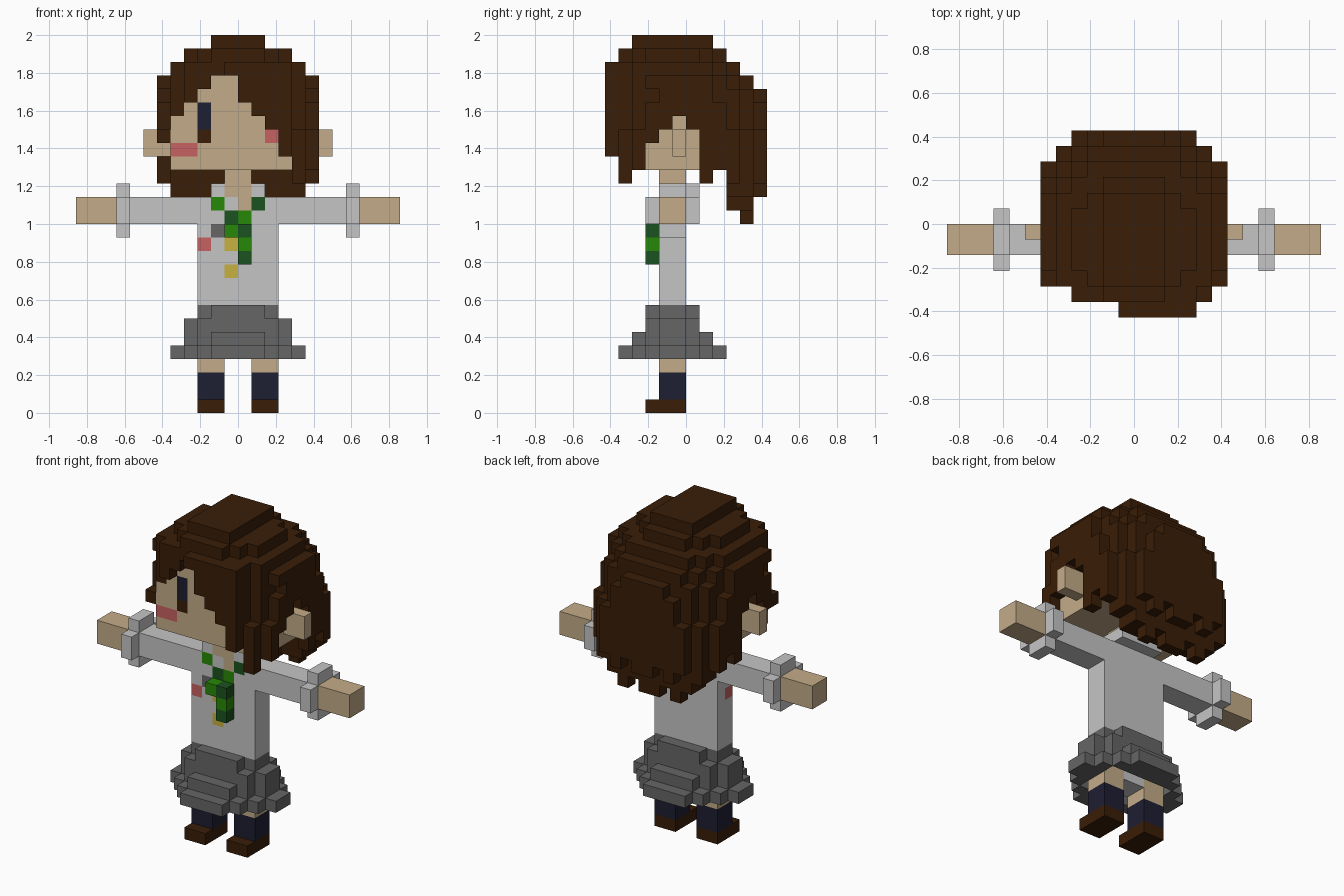
import bpy

if "Cube" in bpy.data.objects:
    bpy.data.objects.remove(bpy.data.objects["Cube"])

V = 2 / 28  # one block; all part sizes below are counted in blocks

COLOURS = {
    "hair_brown": (0.041, 0.0125, 0.002),
    "skin_tan": (0.55, 0.41, 0.25),
    "shirt_white": (0.56, 0.56, 0.56),
    "skirt_grey": (0.133, 0.133, 0.133),
    "navy": (0.0125, 0.013, 0.032),
    "leaf_green": (0.02, 0.25, 0.002),
    "dark_green": (0.011, 0.084, 0.013),
    "pink": (0.57, 0.12, 0.12),
    "gold": (0.57, 0.44, 0.05),
}
MATS = {}
for name, rgb in COLOURS.items():
    MATS[name] = bpy.data.materials.new(name)
    MATS[name].diffuse_color = (*rgb, 1)


def box(x0, x1, y0, y1, z0, z1):
    """Set of blocks filling a box."""
    return {(x, y, z) for x in range(x0, x1) for y in range(y0, y1) for z in range(z0, z1)}


def mirror(cells):
    return cells | {(-1 - x, y, z) for x, y, z in cells}


def build(name, cells, colour, paint=None):
    """Mesh the outer faces of a block set; paint maps single blocks to colours."""
    paint = paint or {}
    names = [colour] + sorted(set(paint.values()) - {colour})
    verts, faces, mats = {}, [], []
    for c in sorted(cells):
        for axis in range(3):
            for side in (0, 1):
                n = list(c)
                n[axis] += 2 * side - 1
                if tuple(n) in cells:
                    continue
                u, w = (axis + 1) % 3, (axis + 2) % 3
                loop = []
                for a, b in ((0, 0), (1, 0), (1, 1), (0, 1)):
                    p = list(c)
                    p[axis] += side
                    p[u] += a
                    p[w] += b
                    loop.append(verts.setdefault(tuple(p), len(verts)))
                faces.append(loop if side else loop[::-1])
                mats.append(names.index(paint.get(c, colour)))
    me = bpy.data.meshes.new(name)
    me.from_pydata([(x * V, y * V, z * V) for x, y, z in verts], [], faces)
    for n in names:
        me.materials.append(MATS[n])
    me.polygons.foreach_set("material_index", mats)
    me.update()
    ob = bpy.data.objects.new(name, me)
    bpy.context.collection.objects.link(ob)
    return ob


# Legs, socks and shoes
build("shoes", mirror(box(1, 3, -3, 0, 0, 1)), "hair_brown")
build("socks", mirror(box(1, 3, -2, 0, 1, 3)), "navy")
build("legs", mirror(box(1, 3, -2, 0, 3, 5)), "skin_tan")

# Skirt: stepped round tiers, each given by its half width and the depth there
skirt = set()
for z, tiers in {7: ((3, 0), (2, 1)), 6: ((4, 0), (3, 1)),
                 5: ((4, 0), (3, 1), (2, 2)), 4: ((5, 0), (4, 1), (3, 2), (2, 3))}.items():
    for half, d in tiers:
        skirt |= box(-half, half, -2 - d, d, z, z + 1)
skirt -= box(-3, 3, -2, 0, 4, 7) | box(-3, 3, -3, 1, 4, 5)
build("skirt", skirt, "skirt_grey")

# Shirt with sleeves and its coloured blocks
shirt = box(-3, 3, -2, 0, 8, 16) | mirror(box(3, 9, -2, 0, 14, 16))
build("shirt", shirt, "shirt_white", {
    (-2, -2, 15): "leaf_green", (1, -2, 15): "dark_green", (0, -2, 15): "skin_tan",
    (-1, -2, 14): "dark_green", (0, -2, 14): "leaf_green",
    (-2, -2, 13): "skirt_grey", (-3, -2, 12): "pink",
    (-1, -2, 12): "gold", (-1, -2, 10): "gold",
})
build("underwear", box(-3, 3, -2, 0, 5, 7) | box(-1, 1, -2, 0, 4, 5), "shirt_white")
build("collar", mirror(box(1, 2, -2, 1, 16, 17) | box(0, 1, 0, 1, 16, 17)), "shirt_white")
build("cuffs", mirror(box(8, 9, -2, 0, 13, 17) | box(8, 9, -3, 1, 14, 16)), "shirt_white")
build("hands", mirror(box(9, 12, -2, 0, 14, 16)), "skin_tan")
build("necktie", box(-1, 1, -3, -2, 13, 14) | box(0, 1, -3, -2, 11, 13), "leaf_green",
      {(0, -3, 13): "dark_green", (0, -3, 11): "dark_green"})

# Lower end of the fringe for each column across the face
FRINGE = {-5: 22, -4: 23, -3: 24, -2: 25, -1: 25, 0: 23, 1: 22, 2: 21, 3: 19, 4: 18}

# Neck, head with painted face, ears
build("neck", box(-1, 1, -2, 0, 16, 18), "skin_tan")
head = box(-5, 5, -4, 3, 18, 22) | box(-4, 4, -4, 2, 22, 24) | box(-2, 0, -4, 0, 24, 25)
head = {c for c in head if c[1] > -4 or c[2] < FRINGE[c[0]]}
build("head", head, "skin_tan", {
    (-3, -4, 22): "navy", (-3, -4, 21): "navy", (-3, -4, 20): "hair_brown",
    (-5, -4, 19): "pink", (-4, -4, 19): "pink", (2, -4, 20): "pink",
})
build("ears", mirror(box(5, 7, -1, 0, 19, 21)), "skin_tan")

# Hair: a round dome of layers (half width, half depth, centre, roundness margin),
# each column cut to a ragged lower end
DOME = {21: (6, 6, 0, 0.35), 22: (6, 6, 0, 0.1), 23: (6, 6, 0, -0.15), 24: (6, 5.5, -0.5, 0.2),
        25: (5, 5, -1, 0.2), 26: (4, 4, -1, 0.2), 27: (2, 3, -1, 0.55)}
SIDE = {-4: 18, -3: 20, -2: 21, -1: 22, 0: 21, 1: 17, 2: 18}
BACK = {3: (15, 16, 15, 15, 16, 17), 4: (14, 15, 14, 15, 16, 18), 5: (16, 17, 16, 17, 17, 18)}


def hair_bottom(x, y):
    k = x if x >= 0 else -1 - x
    if y == -5 and x == 4:
        return 17
    if y <= -4 and k < 5:
        return FRINGE[x]
    if y >= 3:
        return BACK[y][k]
    if y == -4 and x < 0:
        return 20
    return SIDE[y] if k == 5 else max(SIDE[y], 18)


hair = set()
for x, y, z in box(-6, 6, -6, 6, 14, 28) - head:
    rx, ry, cy, m = DOME.get(z, (6, 6, 0, 0.55))
    dx, dy = abs(x + 0.5), abs(y + 0.5 - cy)
    inside = (dx / (rx + m)) ** 2 + (dy / (ry + m)) ** 2 <= 1 and dx < rx and dy < ry
    if y == -6:  # front lock sits to one side
        inside = -1 <= x <= 3 and z < 26
    if inside and z >= hair_bottom(x, y):
        hair.add((x, y, z))
build("hair", hair, "hair_brown")

for m in bpy.data.materials:
    if m.users and not m.is_grease_pencil:
        m.use_nodes = True
        m.node_tree.nodes["Principled BSDF"].inputs["Base Color"].default_value = m.diffuse_color
